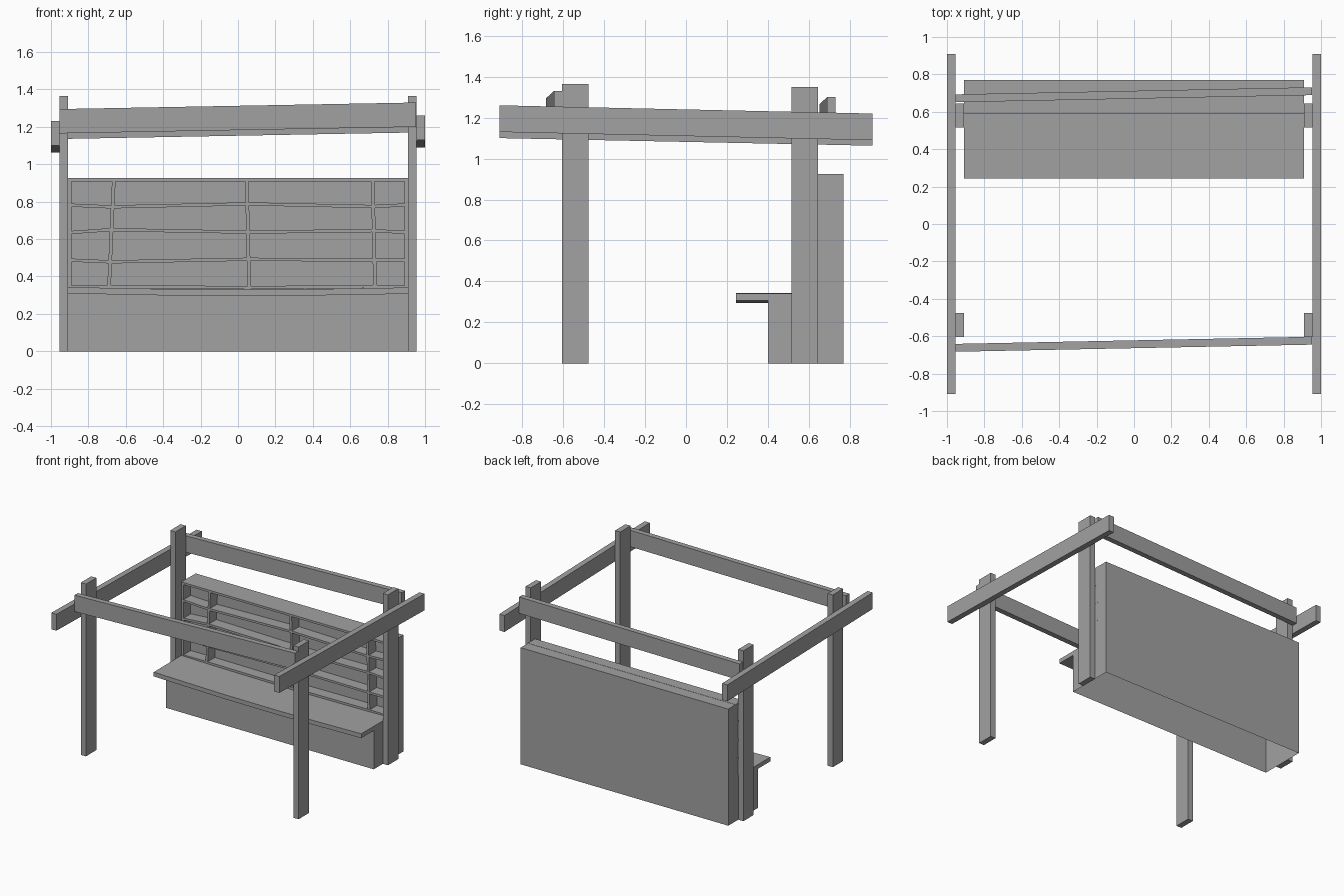
import bpy
import bmesh
from mathutils import Vector

if "Cube" in bpy.data.objects:
    bpy.data.objects.remove(bpy.data.objects["Cube"], do_unlink=True)

grey = bpy.data.materials.new("plain grey")
grey.use_nodes = True
tone = (0.36, 0.36, 0.36, 1)
grey.diffuse_color = tone
grey.node_tree.nodes["Principled BSDF"].inputs["Base Color"].default_value = tone


def finish(name, bm):
    bmesh.ops.recalc_face_normals(bm, faces=bm.faces)
    mesh = bpy.data.meshes.new(name)
    bm.to_mesh(mesh)
    bm.free()
    mesh.materials.append(grey)
    obj = bpy.data.objects.new(name, mesh)
    bpy.context.collection.objects.link(obj)
    return obj


def timber(name, centres, u, v):
    """Sweep a rectangle with half-sides u and v through the centres."""
    bm = bmesh.new()
    u, v = Vector(u), Vector(v)
    rings = []
    for c in centres:
        c = Vector(c)
        rings.append([bm.verts.new(p) for p in (c + u + v, c - u + v, c - u - v, c + u - v)])
    for a, b in zip(rings, rings[1:]):
        for i in range(4):
            j = (i + 1) % 4
            bm.faces.new((a[i], a[j], b[j], b[i]))
    bm.faces.new(rings[0])
    bm.faces.new(rings[-1])
    return finish(name, bm)


HALF = 0.91                     # half width between the posts
FRONT, RECESS, BACK = 0.59, 0.68, 0.77
Y_MID, Y_HALF = (FRONT + RECESS) / 2, (RECESS - FRONT) / 2

# Posts and sloping side beams
for side, s, rear, fore in (("left", 1, 1.155, 1.195), ("right", -1, 1.128, 1.165)):
    for place, y, top in (("front", -0.54, 1.365), ("back", 0.58, 1.35)):
        timber(f"{place}_{side}_post", [(s * 0.932, y, 0), (s * 0.932, y, top)],
               (0.0225, 0, 0), (0, 0.065, 0))
    timber(f"{side}_side_beam", [(s * 0.977, -0.91, fore), (s * 0.977, 0.91, rear)],
           (0.0225, 0, 0), (0, 0, 0.065))

# Slightly skewed cross beams
for place, y, z in (("front", -0.662, 1.23), ("back", 0.672, 1.2)):
    timber(f"{place}_cross_beam", [(-0.955, y, z), (0.952, y + 0.038, z + 0.035)],
           (0, 0.021, 0), (0, 0, 0.065))

# Bench and back wall: one stepped shell, open underneath
profile = [(0.4, 0), (0.4, 0.315), (RECESS, 0.315), (RECESS, 0.924), (BACK, 0.924), (BACK, 0)]
bm = bmesh.new()
ends = [[bm.verts.new((x, y, z)) for y, z in profile] for x in (-HALF, HALF)]
for i in range(len(profile) - 1):
    bm.faces.new((ends[0][i], ends[0][i + 1], ends[1][i + 1], ends[1][i]))
for ring in ends:
    bm.faces.new(ring)
finish("bench_and_back_wall", bm)

# Sagging counter
timber("counter", [(-HALF, 0.462, 0.326), (-0.3, 0.462, 0.314), (0.2, 0.462, 0.312),
                   (HALF, 0.462, 0.324)], (0, 0.218, 0), (0, 0, 0.017))

# Uneven shelf boards, bending at each divider
stations = (-HALF, -0.68, 0.05, 0.72, HALF)
heights = {
    "bottom_shelf": (0.344, 0.346, 0.34, 0.346, 0.344),
    "lower_shelf": (0.488, 0.478, 0.492, 0.487, 0.487),
    "middle_shelf": (0.634, 0.65, 0.637, 0.645, 0.635),
    "upper_shelf": (0.782, 0.772, 0.788, 0.774, 0.783),
    "top_shelf": (0.917, 0.917, 0.917, 0.917, 0.917),
}
for name, zs in heights.items():
    timber(name, [(x, Y_MID, z) for x, z in zip(stations, zs)], (0, Y_HALF, 0), (0, 0, 0.0085))

# Leaning upright dividers and end panels
for name, low, high in (("right_end_panel", -0.9, -0.9), ("right_divider", -0.69, -0.664),
                        ("middle_divider", 0.06, 0.047), ("left_divider", 0.733, 0.72),
                        ("left_end_panel", 0.9, 0.9)):
    timber(name, [(low, Y_MID + 0.001, 0.33), (high, Y_MID + 0.001, 0.915)],
           (0.0095, 0, 0), (0, Y_HALF, 0))
